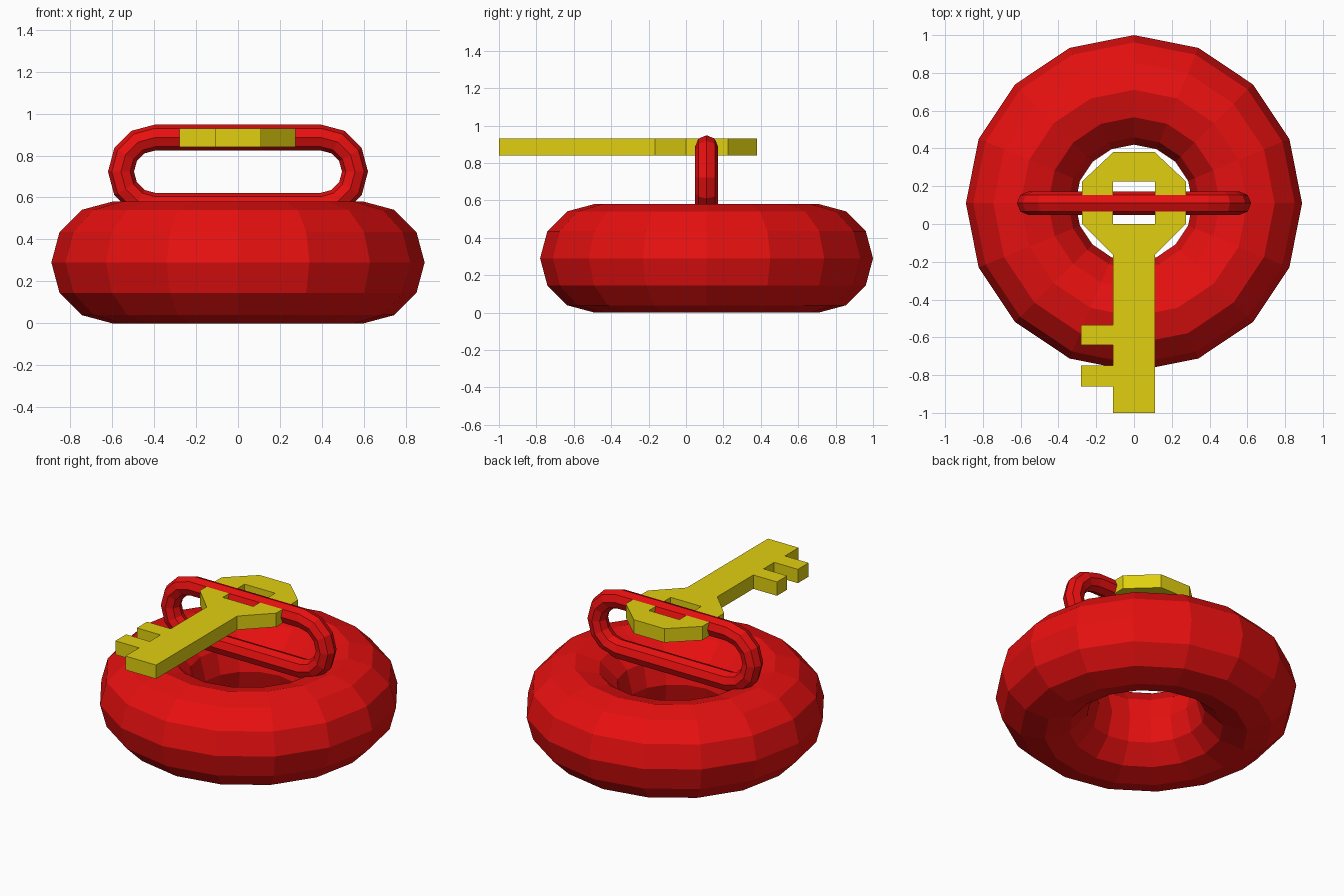
import bpy, bmesh
from math import sin, cos, pi

if "Cube" in bpy.data.objects:
    bpy.data.objects.remove(bpy.data.objects["Cube"])

CY = 0.11  # centre of the ring body and handle in y


def material(name, rgb):
    m = bpy.data.materials.new(name)
    m.diffuse_color = (*rgb, 1)
    m.use_nodes = True
    m.node_tree.nodes["Principled BSDF"].inputs["Base Color"].default_value = m.diffuse_color
    return m


red = material("red", (0.8, 0.005, 0.005))
yellow = material("yellow", (0.75, 0.63, 0.005))


def add_object(name, bm, mat):
    bmesh.ops.recalc_face_normals(bm, faces=bm.faces[:])
    mesh = bpy.data.meshes.new(name)
    bm.to_mesh(mesh)
    bm.free()
    obj = bpy.data.objects.new(name, mesh)
    bpy.context.collection.objects.link(obj)
    mesh.materials.append(mat)
    return obj


def tube_loop(name, rings, mat):
    """Skin a closed sequence of closed cross-sections."""
    bm = bmesh.new()
    loops = [[bm.verts.new(p) for p in ring] for ring in rings]
    n = len(loops[0])
    for i, a in enumerate(loops):
        b = loops[(i + 1) % len(loops)]
        for j in range(n):
            k = (j + 1) % n
            bm.faces.new((a[j], a[k], b[k], b[j]))
    return add_object(name, bm, mat)


# Ring body: 16 x 12 torus lying flat
rings = []
for i in range(16):
    a = 2 * pi * i / 16
    ring = []
    for j in range(12):
        t = 2 * pi * j / 12
        r = 0.60 + 0.29 * cos(t)
        ring.append((r * cos(a), CY + r * sin(a), 0.29 + 0.29 * sin(t)))
    rings.append(ring)
tube_loop("ring_body", rings, red)

# Upright handle: 12-step torus split in half and stretched along x
rings = []
for side, start in ((1, -pi / 2), (-1, pi / 2)):
    for i in range(7):
        a = start + pi * i / 6
        ring = []
        for j in range(8):
            t = 2 * pi * j / 8
            r = 0.163 + 0.062 * cos(t)
            ring.append((side * 0.395 + r * cos(a), CY + 0.062 * sin(t),
                         0.723 + r * sin(a)))
        rings.append(ring)
tube_loop("handle_loop", rings, red)

# Key: flat outline with a rectangular hole, extruded upwards
outline = [(0.11, 0.38), (0.275, 0.225), (0.275, 0), (0.11, -0.165),
           (0.11, -1), (-0.11, -1),
           (-0.11, -0.86), (-0.28, -0.86), (-0.28, -0.75), (-0.11, -0.75),
           (-0.11, -0.64), (-0.28, -0.64), (-0.28, -0.535), (-0.11, -0.535),
           (-0.11, -0.165), (-0.275, 0), (-0.275, 0.225), (-0.11, 0.38)]
hole = [(0.11, 0), (0.11, 0.225), (-0.11, 0.225), (-0.11, 0)]
bm = bmesh.new()
edges = []
for loop in (outline, hole):
    vs = [bm.verts.new((x, y, 0.84)) for x, y in loop]
    edges += [bm.edges.new((vs[i - 1], vs[i])) for i in range(len(vs))]
bmesh.ops.triangle_fill(bm, edges=edges, use_beauty=True, normal=(0, 0, 1))
top = bmesh.ops.extrude_face_region(bm, geom=bm.faces[:], use_keep_orig=True)
bmesh.ops.translate(bm, vec=(0, 0, 0.09),
                    verts=[g for g in top["geom"] if isinstance(g, bmesh.types.BMVert)])
add_object("key", bm, yellow)
